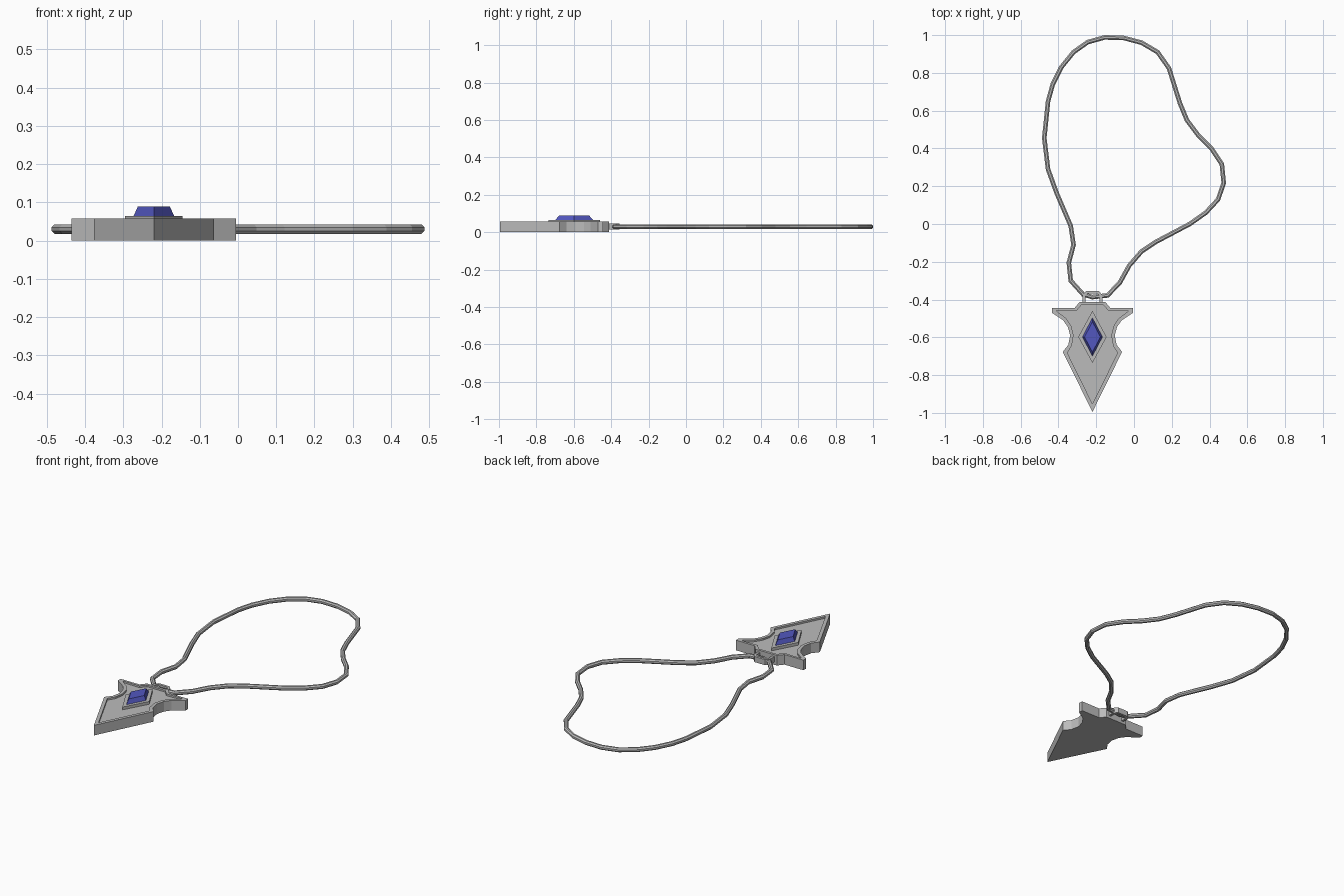
import bpy, bmesh
from mathutils import Vector

cube = bpy.data.objects.get("Cube")
if cube:
    bpy.data.objects.remove(cube)

CX = -0.22          # pendant centre line
GEM_Y = -0.598      # gem centre


def material(name, rgb):
    m = bpy.data.materials.new(name)
    m.use_nodes = True
    m.diffuse_color = (*rgb, 1)
    m.node_tree.nodes["Principled BSDF"].inputs["Base Color"].default_value = (*rgb, 1)
    return m


silver = material("silver grey", (0.50, 0.50, 0.50))
blue = material("gem blue", (0.085, 0.095, 0.52))


def loft(name, rings, mat):
    """Stack closed outlines (points, z) into one capped solid."""
    bm = bmesh.new()
    loops = [[bm.verts.new((x, y, z)) for x, y in pts] for pts, z in rings]
    for a, b in zip(loops, loops[1:]):
        for i in range(len(a)):
            j = (i + 1) % len(a)
            bm.faces.new((a[i], a[j], b[j], b[i]))
    bm.faces.new(loops[0])
    bm.faces.new(loops[-1])
    bmesh.ops.recalc_face_normals(bm, faces=bm.faces)
    mesh = bpy.data.meshes.new(name)
    bm.to_mesh(mesh)
    bm.free()
    mesh.materials.append(mat)
    ob = bpy.data.objects.new(name, mesh)
    bpy.context.collection.objects.link(ob)
    return ob


def mirrored(half):
    """Complete a right-hand profile that ends on the centre line."""
    return [(CX + x, y) for x, y in half] + [(CX - x, y) for x, y in reversed(half[:-1])]


def diamond(w, h):
    return [(CX + w, GEM_Y), (CX, GEM_Y + h), (CX - w, GEM_Y), (CX, GEM_Y - h)]


def sweep(name, pts, profile, closed):
    """Carry a flat (side, height) section along a path, mitring each corner."""
    bm = bmesh.new()
    n, rings = len(pts), []
    path = [Vector(p) for p in pts]
    for i, p in enumerate(path):
        before = path[i - 1] if closed or i else p
        after = path[(i + 1) % n] if closed or i < n - 1 else p
        d1, d2 = (p - before).normalized(), (after - p).normalized()
        t = (d1 + d2).normalized()
        side = Vector((-t.y, t.x)) / max(0.7, t.dot(d2 if d2.length else d1))
        rings.append([bm.verts.new((*(p + side * s), h)) for s, h in profile])
    k = len(profile)
    for i in range(n if closed else n - 1):
        a, b = rings[i], rings[(i + 1) % n]
        for j in range(k):
            m = (j + 1) % k
            bm.faces.new((a[j], a[m], b[m], b[j]))
    if not closed:
        bm.faces.new(rings[0])
        bm.faces.new(rings[-1])
    bmesh.ops.recalc_face_normals(bm, faces=bm.faces)
    mesh = bpy.data.meshes.new(name)
    bm.to_mesh(mesh)
    bm.free()
    mesh.materials.append(silver)
    ob = bpy.data.objects.new(name, mesh)
    bpy.context.collection.objects.link(ob)
    return ob


# Pendant body: raised rim around a shallow recessed panel
outer = mirrored([(.068, -.413), (.095, -.445), (.215, -.445), (.215, -.47), (.155, -.51),
                  (.13, -.545), (.118, -.59), (.128, -.64), (.157, -.677), (0, -.995)])
inner = mirrored([(.058, -.428), (.085, -.46), (.19, -.458), (.185, -.465), (.138, -.5),
                  (.112, -.54), (.1, -.59), (.11, -.646), (.133, -.682), (0, -.952)])
loft("pendant_body", [(outer, 0), (outer, .058), (inner, .058), (inner, .048)], silver)

# Gem setting and faceted gem
setting = diamond(.075, .138)
loft("gem_setting", [(setting, .04), (setting, .064)], silver)
loft("gem", [(diamond(.055, .105), .06), (diamond(.042, .08), .089)], blue)

# Bail joining the pendant to the chain
bail = [(.045, -.42), (.045, -.378), (.03, -.362)]
bail = [(CX + x, y) for x, y in bail] + [(CX - x, y) for x, y in reversed(bail)]
sweep("bail", bail, [(-.007, .015), (.007, .015), (.007, .047), (-.007, .047)], False)

# Chain: octagonal cord along a loose closed loop
path = [(-.22, -.387), (-.27, -.372), (-.335, -.3), (-.345, -.205), (-.32, -.11),
        (-.335, -.01), (-.41, .165), (-.455, .29), (-.475, .455), (-.455, .65),
        (-.43, .74), (-.385, .83), (-.32, .91), (-.245, .963), (-.155, .988),
        (-.055, .985), (.04, .96), (.125, .91), (.185, .825), (.243, .64),
        (.28, .55), (.34, .47), (.41, .4), (.465, .317), (.475, .217),
        (.445, .13), (.38, .06), (.295, 0), (.115, -.095), (.04, -.145),
        (-.025, -.22), (-.075, -.31), (-.14, -.378)]
a, b = .012, .005
section = [(a, b), (b, a), (-b, a), (-a, b), (-a, -b), (-b, -a), (b, -a), (a, -b)]
sweep("chain", path, [(s, .03 + h) for s, h in section], True)
